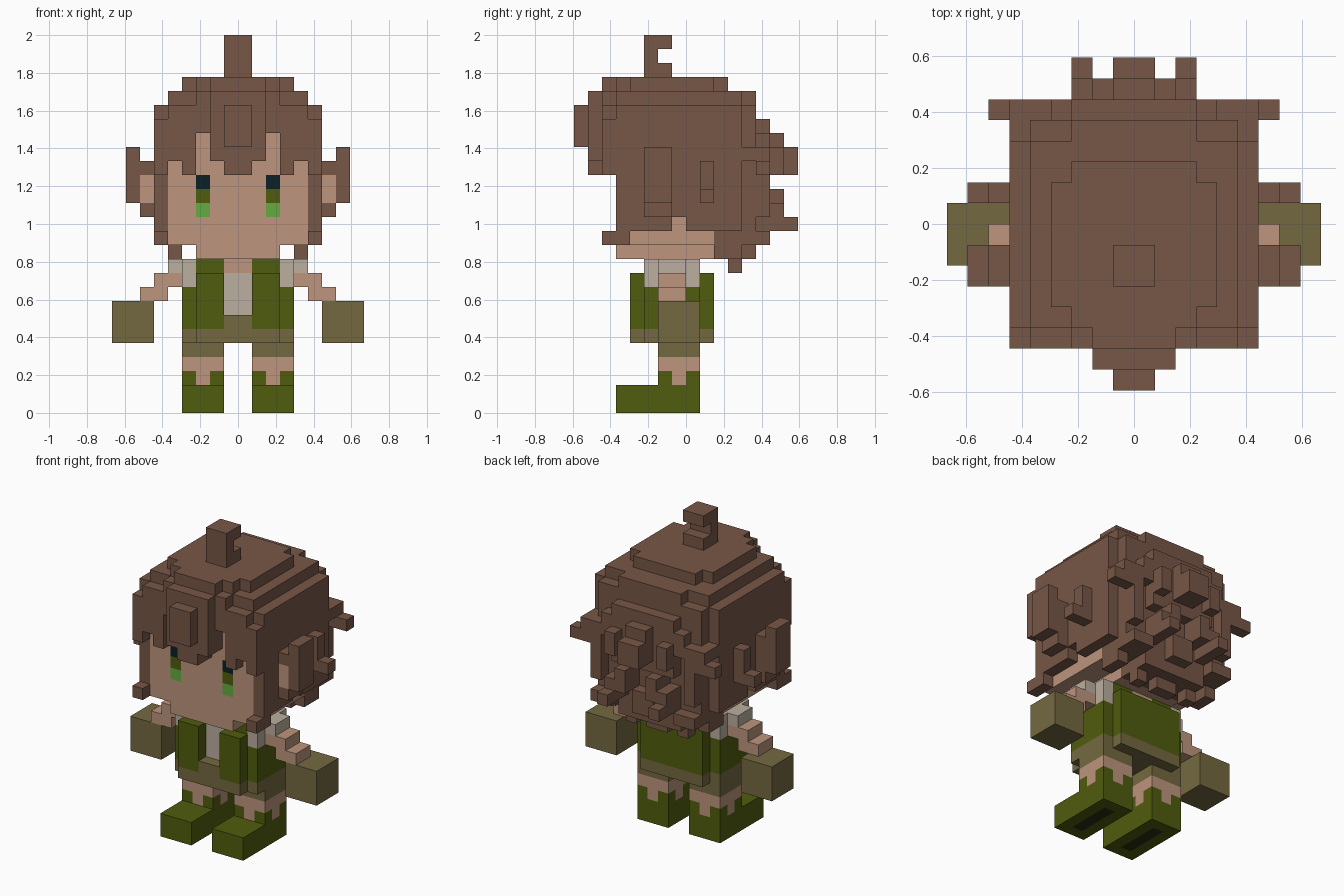
import bpy
import bmesh
from mathutils import Vector

if "Cube" in bpy.data.objects:
    bpy.data.objects.remove(bpy.data.objects["Cube"], do_unlink=True)

U = 2 / 27          # size of one block
cells = {}          # block position -> (part, colour)


def make_material(name, rgb):
    lin = [((c / 255 + 0.055) / 1.055) ** 2.4 if c > 10 else c / 255 / 12.92 for c in rgb]
    m = bpy.data.materials.new(name)
    m.use_nodes = True
    m.diffuse_color = (*lin, 1)
    m.node_tree.nodes["Principled BSDF"].inputs["Base Color"].default_value = (*lin, 1)
    return m


MATS = {
    "brown hair": make_material("brown hair", (119, 87, 71)),
    "skin": make_material("skin", (189, 149, 125)),
    "forest green": make_material("forest green", (80, 92, 14)),
    "olive": make_material("olive", (116, 105, 64)),
    "off white": make_material("off white", (187, 175, 159)),
    "eye dark": make_material("eye dark", (12, 32, 38)),
    "eye green": make_material("eye green", (100, 172, 64)),
    "sole dark": make_material("sole dark", (40, 42, 16)),
}


def fill(part, colour, *boxes, sides=(1, -1)):
    """Fill blocks from (x0, x1, y0, y1, z0, z1), mirrored across x = 0."""
    for x0, x1, y0, y1, z0, z1 in boxes:
        for x in range(x0, x1):
            for y in range(y0, y1):
                for z in range(z0, z1):
                    for s in sides:
                        cells[(x if s > 0 else -1 - x, y, z)] = (part, colour)


# Head: jaw, face, and eyes cut into the front layer
fill("head", "skin", (0, 3, -5, 2, 11, 12), (0, 5, -5, 2, 12, 20))
fill("head", "eye dark", (2, 3, -5, -4, 16, 17))
fill("head", "forest green", (2, 3, -5, -4, 15, 16))
fill("head", "eye green", (2, 3, -5, -4, 14, 15))

# Hair crown: stepped layers
fill("hair", "brown hair",
     (0, 4, -4, 2, 23, 24), (0, 3, -5, 3, 23, 24), (0, 2, -6, 3, 23, 24),
     (0, 5, -5, 4, 22, 23), (0, 3, -6, 5, 22, 23), (0, 2, -7, 5, 22, 23),
     (0, 6, -5, 4, 21, 22), (0, 5, -6, 5, 21, 22), (0, 2, -7, 5, 21, 22),
     (0, 5, -6, 5, 20, 21))
# Hair sides with a notch, and front locks
fill("hair", "brown hair",
     (5, 6, -5, 4, 14, 21), (5, 6, -5, -1, 13, 14), (5, 6, 0, 4, 13, 14),
     (5, 6, -6, -5, 17, 21), (5, 6, -6, -4, 12, 13))
# Fringe
for x, bottom in enumerate((17, 18, 20, 17, 18)):
    fill("hair", "brown hair", (x, x + 1, -6, -5, bottom, 21))
fill("hair", "brown hair", (0, 1, -7, -6, 17, 21), (1, 2, -7, -6, 18, 21),
     (0, 1, -8, -7, 19, 22))
# Back of the hair and its hanging tips
fill("hair", "brown hair", (0, 5, 2, 5, 12, 20), (0, 3, 2, 5, 11, 12),
     (4, 5, 2, 4, 11, 12), (0, 1, 3, 4, 10, 11), (2, 3, 3, 4, 10, 11))
# Tufts on the back
fill("hair", "brown hair",
     (0, 3, 5, 6, 16, 21), (4, 5, 5, 6, 14, 19), (3, 4, 5, 6, 18, 20),
     (5, 7, 5, 6, 17, 18), (5, 6, 4, 6, 18, 19),
     (0, 1, 6, 7, 17, 20), (2, 3, 6, 7, 17, 19), (0, 1, 7, 8, 17, 19),
     (1, 2, 5, 7, 14, 16), (2, 3, 5, 7, 13, 15), (2, 3, 7, 8, 13, 14),
     (0, 1, 5, 6, 12, 14), (3, 5, 5, 6, 12, 13))
# Side tufts
fill("hair", "brown hair", (6, 7, 1, 2, 16, 18), (6, 8, 1, 2, 15, 16))
# Curled topknot
fill("topknot", "brown hair", (0, 1, -3, -2, 24, 27), (0, 1, -2, -1, 24, 25),
     (0, 1, -2, -1, 26, 27))

# Torso: jacket, shirt, neck, hem and shorts
fill("jacket", "forest green", (0, 4, -3, 1, 6, 9), (0, 3, -3, 1, 9, 11),
     (1, 3, -4, -3, 6, 10), (0, 3, 1, 2, 6, 10))
fill("shirt", "off white", (0, 1, -3, -2, 7, 10))
fill("neck", "skin", (0, 1, -3, 1, 10, 11))
fill("shorts", "olive", (0, 4, -3, 1, 5, 6), (0, 3, -4, 2, 5, 6),
     (0, 1, -4, -3, 6, 7), (1, 4, -2, 1, 4, 5))

# Paired parts
for side, s in (("left", 1), ("right", -1)):
    one = (s,)
    # Ear wrapped in hair
    fill(side + "_ear", "brown hair", (6, 7, -3, -1, 14, 18), (7, 8, -3, -1, 15, 19), sides=one)
    fill(side + "_ear", "skin", (6, 7, -3, -2, 15, 17), sides=one)
    # Sleeve, arm and mitten
    fill(side + "_sleeve", "off white", (3, 4, -3, 1, 9, 11), (4, 5, -2, 0, 10, 11), sides=one)
    fill(side + "_arm", "skin", (4, 6, -2, 0, 9, 10), (5, 7, -2, 0, 8, 9), sides=one)
    fill(side + "_mitten", "olive", (6, 9, -2, 1, 5, 8), sides=one)
    # Leg with a boot whose cuff dips in the middle of each side
    fill(side + "_boot", "forest green", (1, 4, -5, 1, 0, 2), (1, 4, -2, 1, 2, 3), sides=one)
    fill(side + "_boot", "sole dark", (2, 3, -4, 0, 0, 1), sides=one)
    fill(side + "_leg", "skin", (1, 4, -2, 1, 3, 4), (2, 3, -2, 1, 2, 3),
         (1, 4, -1, 0, 2, 3), sides=one)

# Corner offsets of the six block faces, wound outwards
FACES = {
    (1, 0, 0): ((1, 0, 0), (1, 1, 0), (1, 1, 1), (1, 0, 1)),
    (-1, 0, 0): ((0, 0, 0), (0, 0, 1), (0, 1, 1), (0, 1, 0)),
    (0, 1, 0): ((0, 1, 0), (0, 1, 1), (1, 1, 1), (1, 1, 0)),
    (0, -1, 0): ((0, 0, 0), (1, 0, 0), (1, 0, 1), (0, 0, 1)),
    (0, 0, 1): ((0, 0, 1), (1, 0, 1), (1, 1, 1), (0, 1, 1)),
    (0, 0, -1): ((0, 0, 0), (0, 1, 0), (1, 1, 0), (1, 0, 0)),
}


def build_part(part):
    """Make one object from the exposed faces of a part's blocks."""
    bm = bmesh.new()
    corners, colours = {}, []
    for pos, (owner, colour) in cells.items():
        if owner != part:
            continue
        if colour not in colours:
            colours.append(colour)
        for normal, offsets in FACES.items():
            if tuple(a + b for a, b in zip(pos, normal)) in cells:
                continue
            verts = []
            for off in offsets:
                key = tuple(a + b for a, b in zip(pos, off))
                if key not in corners:
                    corners[key] = bm.verts.new(Vector(key) * U)
                verts.append(corners[key])
            bm.faces.new(verts).material_index = colours.index(colour)
    mesh = bpy.data.meshes.new(part)
    bm.to_mesh(mesh)
    bm.free()
    for colour in colours:
        mesh.materials.append(MATS[colour])
    bpy.context.collection.objects.link(bpy.data.objects.new(part, mesh))


for part_name in dict.fromkeys(owner for owner, _ in cells.values()):
    build_part(part_name)
